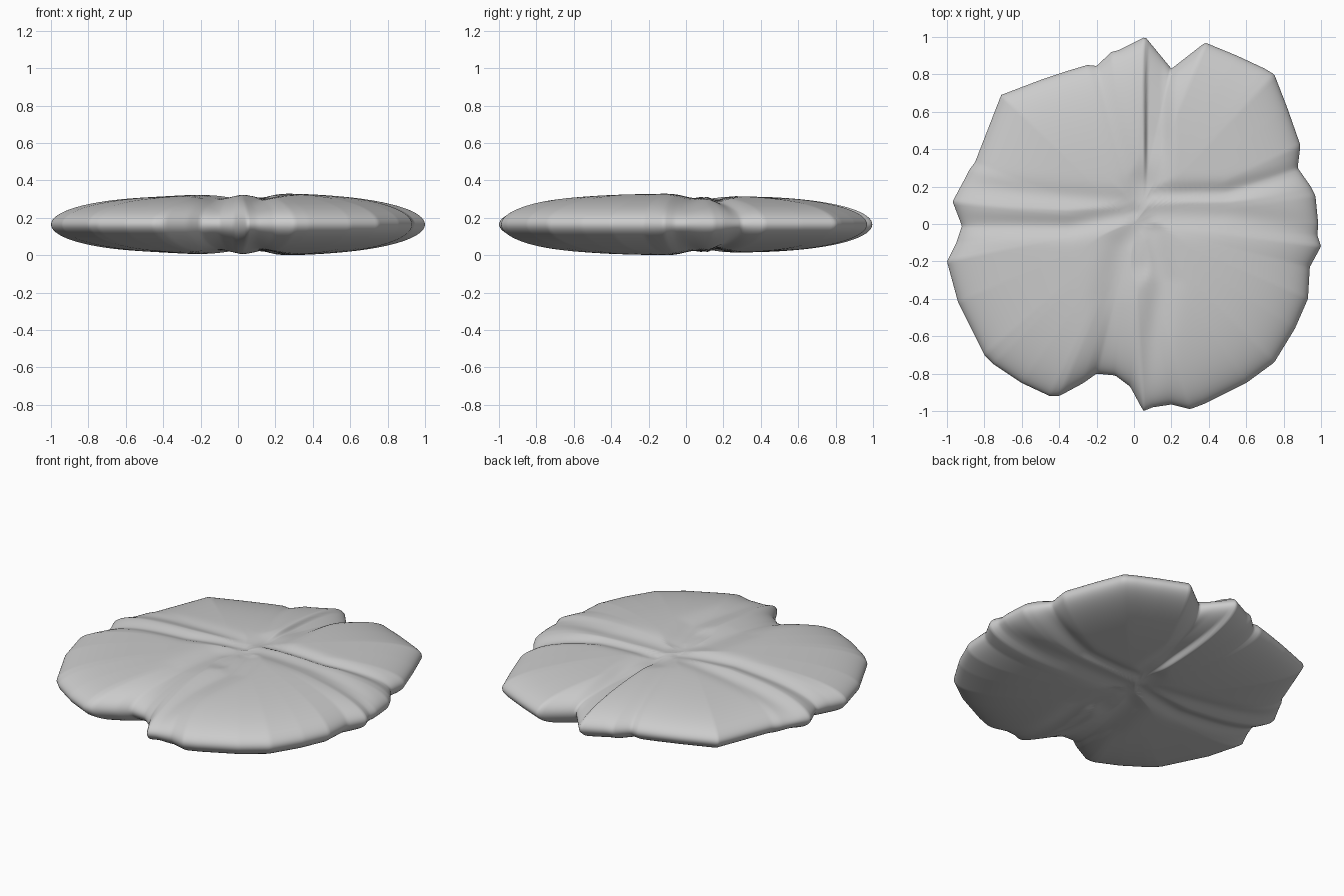
import bpy, bmesh, math
from mathutils import Vector

if "Cube" in bpy.data.objects:
    bpy.data.objects.remove(bpy.data.objects["Cube"])

# Plan outline, counter-clockwise
OUTLINE = [(1, -.12), (.98, -.06), (.985, 0), (.97, .15), (.945, .2), (.875, .3), (.89, .42),
           (.82, .62), (.75, .8), (.7, .83), (.55, .9), (.38, .97), (.2, .83), (.06, 1),
           (-.08, .93), (-.12, .92), (-.2, .845), (-.25, .85), (-.35, .82), (-.5, .77),
           (-.71, .69), (-.85, .33), (-.88, .29), (-.9, .25), (-.97, .12), (-.92, -.01),
           (-.95, -.1), (-1, -.2), (-.94, -.42), (-.8, -.7), (-.75, -.75), (-.6, -.85),
           (-.45, -.92), (-.4, -.92), (-.27, -.85), (-.2, -.8), (-.1, -.81), (-.02, -.87),
           (.05, -1), (.1, -.98), (.2, -.965), (.3, -.99), (.38, -.96), (.6, -.85),
           (.75, -.74), (.86, -.56), (.93, -.4), (.94, -.23)]

# Creases between the lobes: (path, width, relative depth)
GROOVES = [
    ([(-.12, -.85), (-.12, -.4), (-.06, -.12), (.05, 0)], .09, .14),
    ([(.06, -1), (.1, -.6), (.15, -.3), (.1, -.05)], .08, .15),
    ([(-.95, 0), (-.35, -.01), (0, .06)], .06, .16),
    ([(-.9, .2), (-.4, .15), (0, .12)], .06, .10),
    ([(.9, .28), (.5, .17), (.1, .16)], .05, .15),
    ([(1, -.03), (.5, .04), (.1, .05)], .08, .14),
    ([(.05, .2), (0, .05), (.05, -.2)], .1, .14),
    ([(-.2, .9), (-.1, .5), (0, .2)], .06, .05),
]
MID, RINGS, SEGS = .167, 56, 480


def seg_dist(p, a, b):
    a, b = Vector(a), Vector(b)
    d = b - a
    t = max(0, min(1, (p - a).dot(d) / d.length_squared))
    return (p - a - d * t).length


def step(a, b, v):
    t = max(0, min(1, (v - a) / (b - a)))
    return t * t * (3 - 2 * t)


def radius(ang):
    # Ray from the centre meets the outline
    u = Vector((math.cos(ang), math.sin(ang)))
    for i, a in enumerate(OUTLINE):
        a, b = Vector(a), Vector(OUTLINE[(i + 1) % len(OUTLINE)])
        ca, cb = u.x * a.y - u.y * a.x, u.x * b.y - u.y * b.x
        if ca <= 0 < cb:
            hit = a.lerp(b, -ca / (cb - ca))
            if hit.dot(u) > 0:
                return hit.length
    return .9


def half_height(x, y, s):
    p = Vector((x, y))
    cut = 0
    for path, w, depth in GROOVES:
        d = min(seg_dist(p, path[i], path[i + 1]) for i in range(len(path) - 1))
        cut = max(cut, depth * math.exp(-(d / w) ** 2)) + .25 * min(cut, depth * math.exp(-(d / w) ** 2))
    # Stepped strip at the back
    cut += .2 * step(.1, .5, y) * step(.05, .075, x) * (1 - step(.14, .23, x))
    amp = .167 - .013 * step(0, .25, y) - .012 * step(.1, -.5, x)
    return amp * math.sqrt(max(0, 1 - s ** 3)) * (1 - cut)


radii = [radius(2 * math.pi * j / SEGS + 1e-4) for j in range(SEGS)]
bm = bmesh.new()


def ring(i, sign):
    s = math.sin(math.pi / 2 * i / RINGS)
    out = []
    for j, r in enumerate(radii):
        a = 2 * math.pi * j / SEGS + 1e-4
        x, y = r * s * math.cos(a), r * s * math.sin(a)
        out.append(bm.verts.new((x, y, MID + sign * half_height(x, y, s))))
    return out


# Mirrored upper and lower shells share the rim
rim = ring(RINGS, 1)
for sign in (1, -1):
    rings = [ring(i, sign) for i in range(1, RINGS)] + [rim]
    centre = bm.verts.new((0, 0, MID + sign * half_height(0, 0, 0)))
    for j in range(SEGS):
        k = (j + 1) % SEGS
        bm.faces.new((centre, rings[0][j], rings[0][k]))
        for lo, hi in zip(rings, rings[1:]):
            bm.faces.new((lo[j], hi[j], hi[k], lo[k]))
bmesh.ops.recalc_face_normals(bm, faces=bm.faces)
low = min(v.co.z for v in bm.verts)
for v in bm.verts:
    v.co.z -= low
mesh = bpy.data.meshes.new("lobed_disc")
bm.to_mesh(mesh)
bm.free()
disc = bpy.data.objects.new("lobed_disc", mesh)
bpy.context.collection.objects.link(disc)
mesh.polygons.foreach_set("use_smooth", [True] * len(mesh.polygons))
